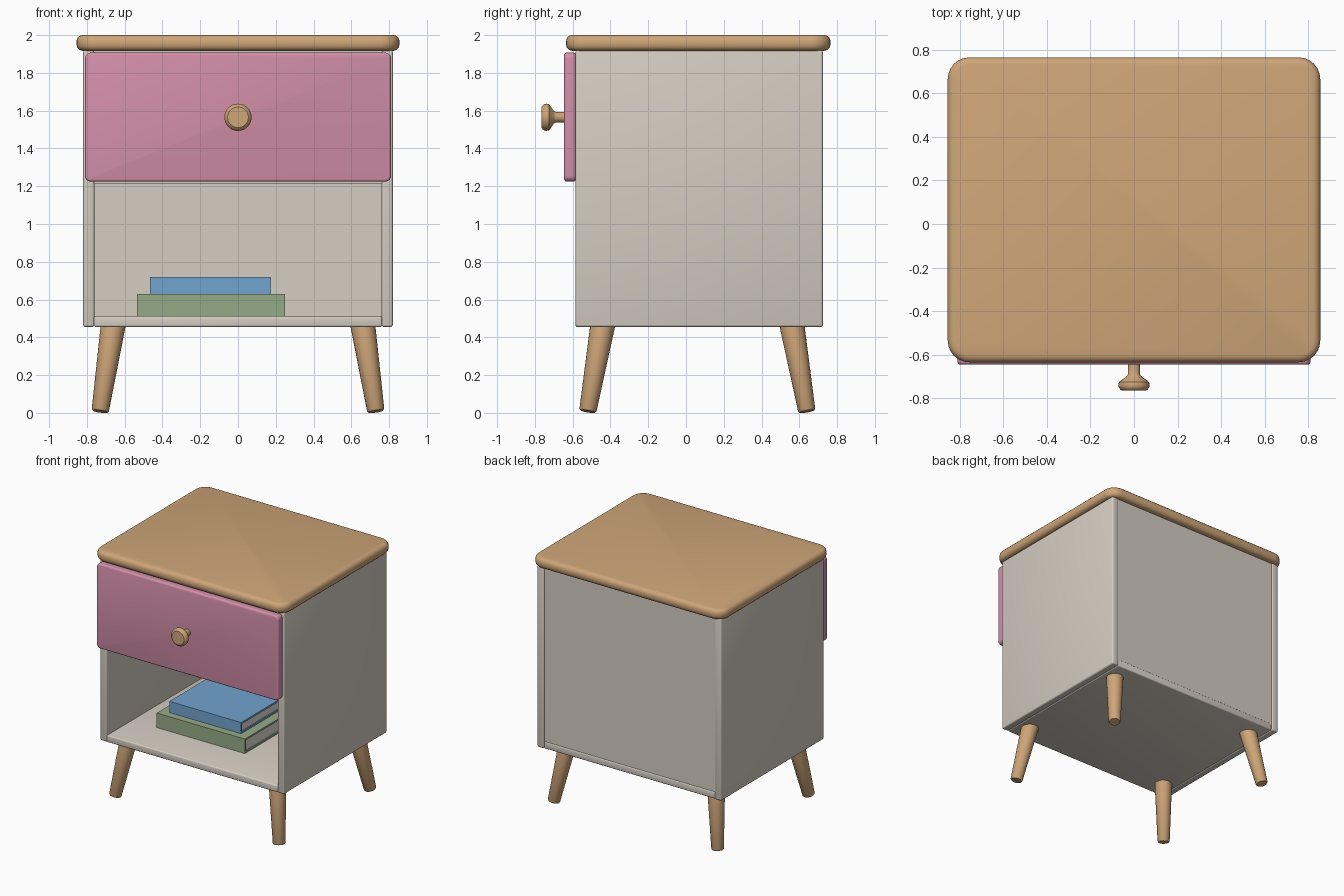
import bpy, bmesh, math
from mathutils import Vector

cube = bpy.data.objects.get("Cube")
if cube:
    bpy.data.objects.remove(cube, do_unlink=True)


def material(name, rgb):
    m = bpy.data.materials.new(name)
    m.use_nodes = True
    m.diffuse_color = (*rgb, 1)
    m.node_tree.nodes["Principled BSDF"].inputs["Base Color"].default_value = (*rgb, 1)
    return m


wood = material("warm_wood", (0.62, 0.38, 0.19))
paint = material("warm_grey_paint", (0.66, 0.61, 0.54))
pink = material("pink_paint", (0.66, 0.28, 0.40))
green = material("green_cover", (0.30, 0.41, 0.25))
blue = material("blue_cover", (0.17, 0.37, 0.62))
paper = material("paper", (0.74, 0.70, 0.63))


def finish(name, bm, mat, smooth=True):
    bmesh.ops.recalc_face_normals(bm, faces=bm.faces)
    mesh = bpy.data.meshes.new(name)
    bm.to_mesh(mesh)
    bm.free()
    mesh.materials.append(mat)
    ob = bpy.data.objects.new(name, mesh)
    bpy.context.collection.objects.link(ob)
    if smooth:
        bpy.ops.object.select_all(action='DESELECT')
        ob.select_set(True)
        bpy.context.view_layer.objects.active = ob
        bpy.ops.object.shade_smooth_by_angle(angle=math.radians(35))
    return ob


def box(name, xs, ys, zs, mat, bevel=0.0, corner=0.0, axis=2):
    """Box between limits; corner rounds the edges along axis, bevel the rest."""
    bm = bmesh.new()
    bmesh.ops.create_cube(bm, size=1)
    for v in bm.verts:
        for i, (a, b) in enumerate((xs, ys, zs)):
            v.co[i] = a if v.co[i] < 0 else b

    def along(e):
        return abs((e.verts[0].co - e.verts[1].co).normalized()[axis]) > 0.99

    if corner:
        bmesh.ops.bevel(bm, geom=[e for e in bm.edges if along(e)], offset=corner,
                        segments=6, profile=0.5, affect='EDGES')
    if bevel:
        edges = [e for e in bm.edges if not (corner and along(e))]
        bmesh.ops.bevel(bm, geom=edges, offset=bevel, segments=3,
                        profile=0.5, affect='EDGES')
    return finish(name, bm, mat, bevel > 0)


def lathe(name, start, end, profile, mat, sides=32):
    """Turned part: profile holds (distance along the axis, radius)."""
    axis = (Vector(end) - Vector(start)).normalized()
    turn = axis.to_track_quat('Z', 'Y')
    bm = bmesh.new()
    rings = []
    for d, r in profile:
        angles = [2 * math.pi * i / sides for i in range(sides)]
        rings.append([bm.verts.new(Vector(start) + turn @ Vector(
            (r * math.cos(a), r * math.sin(a), d))) for a in angles])
    for lo, hi in zip(rings, rings[1:]):
        for i in range(sides):
            j = (i + 1) % sides
            bm.faces.new((lo[i], lo[j], hi[j], hi[i]))
    bm.faces.new(rings[0])
    bm.faces.new(rings[-1])
    return finish(name, bm, mat)


# Cabinet carcass
front, back, base, roof = -0.585, 0.725, 0.455, 1.92
for side, s in (("left", 1), ("right", -1)):
    box(side + "_side_panel", sorted((0.76 * s, 0.82 * s)), (front, back),
        (base, roof), paint, 0.012)
inner = (-0.762, 0.762)
box("bottom_panel", inner, (front, back - 0.005), (base, 0.512), paint, 0.01)
box("back_panel", inner, (0.67, back - 0.01), (0.5, roof), paint)
box("shelf_divider", inner, (front + 0.005, 0.68), (1.215, 1.26), paint)

# Top board with rounded corners
box("top_board", (-0.855, 0.855), (-0.635, 0.765), (1.917, 2.0), wood,
    bevel=0.032, corner=0.1)

# Drawer front and turned knob
box("drawer_front", (-0.81, 0.81), (-0.645, -0.584), (1.225, 1.907), pink,
    bevel=0.012, corner=0.03, axis=1)
lathe("drawer_knob", (0, -0.64, 1.565), (0, -0.765, 1.565),
      [(0, 0.028), (0.05, 0.028), (0.06, 0.034), (0.078, 0.06), (0.086, 0.069),
       (0.1, 0.072), (0.112, 0.069), (0.12, 0.062), (0.125, 0.055)], wood)

# Splayed tapered legs
for depth, t in (("front", -1), ("back", 1)):
    for side, s in (("left", 1), ("right", -1)):
        top = Vector((0.66 * s, 0.06 + 0.5 * t, 0.47))
        foot = Vector((0.73 * s, 0.06 + 0.58 * t, 0.008))
        length = (top - foot).length
        lathe(f"{depth}_{side}_leg", foot, top,
              [(0, 0.04), (0.008, 0.046), (length, 0.066)], wood, 24)


# Stacked books: two covers, a spine at the front and a paper block
def book(name, xs, ys, zs, mat):
    t = 0.014
    box(name + "_lower_cover", xs, ys, (zs[0], zs[0] + t), mat)
    box(name + "_upper_cover", xs, ys, (zs[1] - t, zs[1]), mat)
    box(name + "_spine", xs, (ys[0], ys[0] + t), (zs[0] + t, zs[1] - t), mat)
    box(name + "_pages", (xs[0] + 0.008, xs[1] - 0.008), (ys[0] + t, ys[1] - 0.01),
        (zs[0] + t, zs[1] - t), paper)


book("large_book", (-0.535, 0.25), (-0.27, 0.36), (0.513, 0.63), green)
book("small_book", (-0.465, 0.175), (-0.21, 0.32), (0.63, 0.72), blue)
